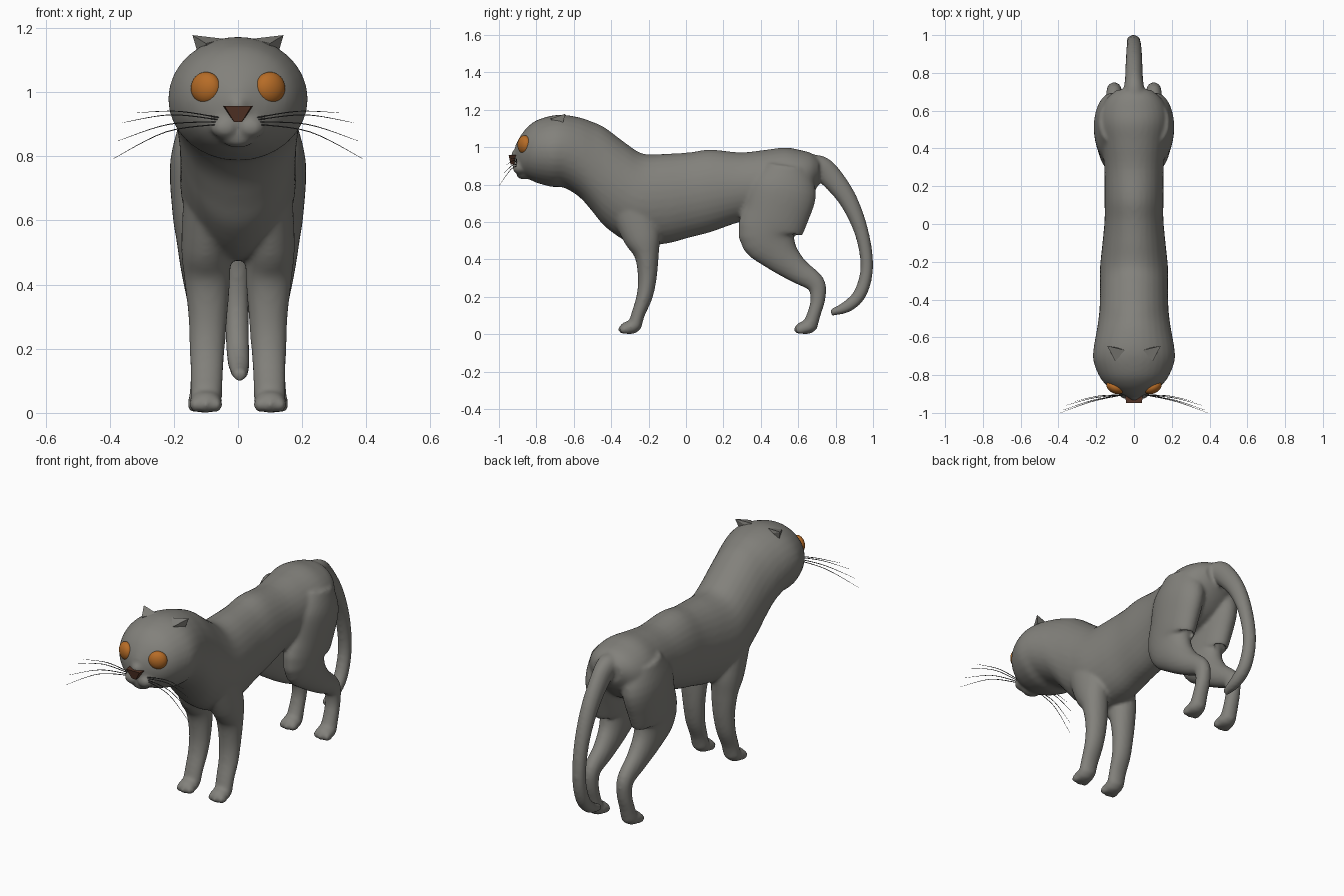
import bpy, bmesh, math
from mathutils import Vector, Matrix

if "Cube" in bpy.data.objects:
    bpy.data.objects.remove(bpy.data.objects["Cube"], do_unlink=True)


def material(name, rgb):
    m = bpy.data.materials.new(name)
    m.use_nodes = True
    m.diffuse_color = (*rgb, 1)
    bsdf = m.node_tree.nodes["Principled BSDF"]
    bsdf.inputs["Base Color"].default_value = (*rgb, 1)
    bsdf.inputs["Roughness"].default_value = 0.7
    return m


GREY = material("grey fur", (0.225, 0.22, 0.2))
AMBER = material("amber eye", (0.47, 0.15, 0.02))
BROWN = material("brown nose", (0.09, 0.035, 0.02))
BLACK = material("black", (0.01, 0.01, 0.01))
WHISKER = material("dark whisker", (0.06, 0.06, 0.06))


def finish(bm, name, mat, smooth=True):
    bmesh.ops.recalc_face_normals(bm, faces=bm.faces)
    mesh = bpy.data.meshes.new(name)
    bm.to_mesh(mesh)
    bm.free()
    mesh.materials.append(mat)
    for p in mesh.polygons:
        p.use_smooth = smooth
    ob = bpy.data.objects.new(name, mesh)
    bpy.context.collection.objects.link(ob)
    return ob


def spline(rows, steps):
    """Smooth interpolation through station rows."""
    rows = [Vector(r) for r in rows]
    out = []
    for i in range(len(rows) - 1):
        b, c = rows[i], rows[i + 1]
        a = rows[i - 1] if i else b
        d = rows[i + 2] if i + 2 < len(rows) else c
        for k in range(steps):
            t = k / steps
            out.append(b + (c - a) * (t / 2) + (a - b * 2.5 + c * 2 - d / 2) * t ** 2
                       + ((b - c) * 1.5 + (d - a) / 2) * t ** 3)
    return out + [rows[-1]]


def loft(bm, stations, sides=32, steps=4, side=(1, 0, 0), upright=False):
    """Elliptical rings; each station is x, y, z, half width, half depth."""
    pts = spline(stations, steps)
    side = Vector(side)
    rings = []
    for i, p in enumerate(pts):
        centre = Vector(p[:3])
        tangent = Vector(pts[min(i + 1, len(pts) - 1)][:3]) - Vector(pts[max(i - 1, 0)][:3])
        if upright:
            tangent = Vector((0, 1, 0))
        other = tangent.cross(side).normalized()
        rings.append([bm.verts.new(centre + side * p[3] * math.cos(a) + other * p[4] * math.sin(a))
                      for a in (math.tau * k / sides for k in range(sides))])
    for r, s in zip(rings, rings[1:]):
        for k in range(sides):
            n = (k + 1) % sides
            bm.faces.new((r[k], r[n], s[n], s[k]))
    bm.faces.new(rings[0])
    bm.faces.new(rings[-1])


def ball(bm, centre, radii, turn=0):
    m = Matrix.Translation(centre) @ Matrix.Rotation(turn, 4, "Z") @ Matrix.Diagonal((*radii, 1))
    bmesh.ops.create_uvsphere(bm, u_segments=32, v_segments=20, radius=1, matrix=m)


# Head, neck and trunk: y, top, bottom, half width
trunk = [(-.912, 1.01, .90, .04), (-.885, 1.06, .86, .10), (-.85, 1.105, .835, .15),
         (-.80, 1.143, .81, .187), (-.72, 1.168, .788, .216), (-.65, 1.172, .782, .213),
         (-.567, 1.158, .73, .198), (-.5, 1.135, .655, .188), (-.433, 1.104, .575, .182),
         (-.326, 1.024, .50, .18), (-.23, .965, .475, .18), (-.1, .965, .485, .167),
         (.02, .972, .517, .156), (.13, .987, .545, .156), (.29, .972, .60, .157),
         (.42, .985, .62, .17), (.53, .998, .64, .185), (.61, .985, .68, .175),
         (.67, .968, .74, .14), (.71, .94, .80, .09)]
body = bmesh.new()
loft(body, [(0, y, (t + b) / 2, w, (t - b) / 2) for y, t, b, w in trunk], upright=True)

# Legs
fore = [(.09, -.29, .68, .08, .12), (.1, -.235, .52, .077, .10), (.096, -.21, .42, .072, .065),
        (.094, -.207, .3, .061, .05), (.096, -.222, .2, .055, .043),
        (.098, -.255, .11, .051, .036), (.1, -.275, .04, .05, .037)]
hind = [(.095, .54, .90, .09, .12), (.115, .52, .78, .097, .18), (.118, .48, .64, .088, .175),
        (.113, .445, .53, .078, .165), (.108, .50, .43, .066, .105),
        (.105, .59, .345, .052, .07), (.105, .692, .272, .042, .052),
        (.105, .705, .19, .04, .04), (.107, .685, .11, .042, .036), (.107, .66, .04, .045, .042)]


def mirrored(rows, s):
    return [(r[0] * s, *r[1:]) for r in rows]


for s in (1, -1):
    for leg, foot_y in ((fore, -.30), (hind, .64)):
        loft(body, mirrored(leg, s))
        x = leg[-1][0]
        ball(body, (s * x, foot_y, .035), (.051, .055, .035))
        for toe in (-.032, 0, .032):
            ball(body, (s * x + toe, foot_y - .035 + abs(toe) / 4, .025), (.019, .03, .025))
    # Muzzle pads
    ball(body, (s * .04, -.888, .89), (.045, .04, .036))
ball(body, (0, -.868, .857), (.055, .04, .03))
ball(body, (0, -.885, .955), (.042, .05, .045))

# Tail
loft(body, [(0, .65, .915, .06, .045), (0, .71, .895, .055, .062), (0, .768, .848, .048, .062),
            (0, .865, .72, .044, .05), (0, .938, .547, .04, .038), (-.003, .967, .365, .037, .034),
            (-.002, .935, .225, .037, .035), (.003, .865, .15, .034, .032),
            (.006, .775, .115, .022, .018)])
cat = finish(body, "body", GREY)
remesh = cat.modifiers.new("fuse", "REMESH")
remesh.mode = "VOXEL"
remesh.voxel_size = .01
remesh.use_smooth_shade = True
soften = cat.modifiers.new("soften", "SMOOTH")
soften.factor = .5
soften.iterations = 7

# Nose: a small inverted triangular wedge
bm = bmesh.new()
for y, w in ((-.948, .042), (-.89, .048)):
    for x, z in ((-w, .957), (w, .957), (.012, .907), (-.012, .907)):
        bm.verts.new((x, y + (.957 - z) * .2, z))
bmesh.ops.convex_hull(bm, input=bm.verts[:])
finish(bm, "nose", BROWN, False)

for s, label in ((1, "left"), (-1, "right")):
    # Eyeball with a thin slit pupil
    turn = s * math.radians(27)
    centre = Vector((s * .1, -.864, 1.013))
    bm = bmesh.new()
    ball(bm, centre, (.05, .033, .05), turn)
    finish(bm, label + "_eye", AMBER)
    bm = bmesh.new()
    ball(bm, centre + Vector((0, -.031, 0)), (.0025, .003, .016))
    finish(bm, label + "_pupil", BLACK)

    # Small folded ear flap
    bm = bmesh.new()
    for x, y, z in ((.04, -.67, 1.166), (.142, -.645, 1.178), (.1, -.725, 1.152),
                    (.06, -.66, 1.14), (.125, -.66, 1.12), (.09, -.71, 1.13)):
        bm.verts.new((s * x, y, z))
    bmesh.ops.convex_hull(bm, input=bm.verts[:])
    finish(bm, label + "_ear", GREY, False)

    # Whiskers: tip x, y, z and height of the bow
    bm = bmesh.new()
    for i, (x, y, z, bow) in enumerate(((.39, -1.0, .792, .03), (.375, -.985, .848, .022),
                                        (.36, -.96, .905, .02), (.315, -.94, .936, .012))):
        root = Vector((s * .06, -.905, .9 + i * .007))
        tip = Vector((s * x, y, z))
        mid = (root + tip) / 2 + Vector((0, .012, bow))
        loft(bm, [(*root, .0022, .0022), (*mid, .0017, .0017), (*tip, .0006, .0006)],
             sides=6, steps=6, side=(0, 1, 0))
    finish(bm, label + "_whiskers", WHISKER)
